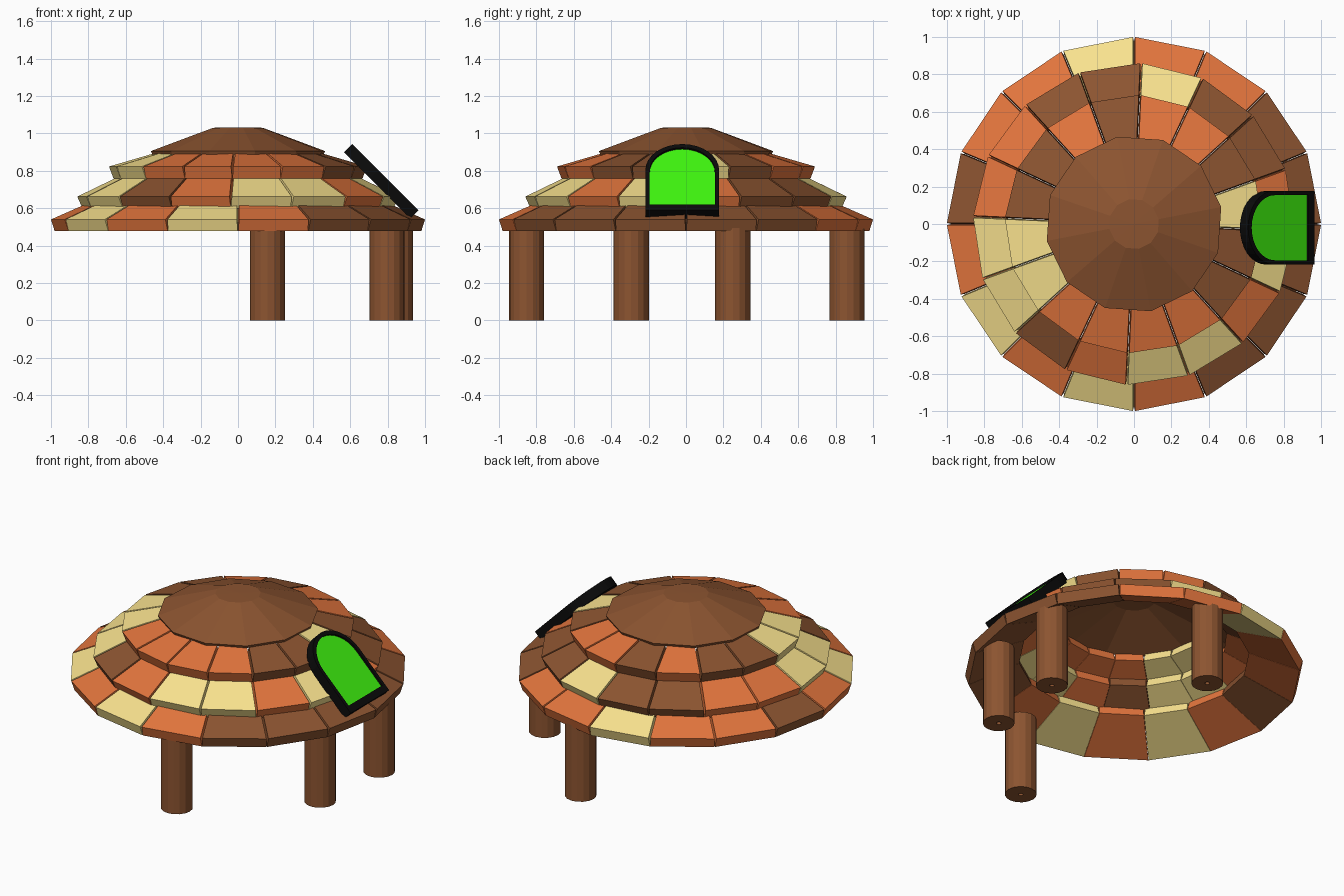
import bpy, bmesh
from math import sin, cos, pi, radians, sqrt

if "Cube" in bpy.data.objects:
    bpy.data.objects.remove(bpy.data.objects["Cube"])


def material(name, srgb):
    m = bpy.data.materials.new(name)
    m.diffuse_color = [c / 12.92 if c < 0.04 else ((c + 0.055) / 1.055) ** 2.4 for c in srgb] + [1]
    m.use_nodes = True
    m.node_tree.nodes["Principled BSDF"].inputs["Base Color"].default_value = m.diffuse_color
    return m


BROWN = material("brown", (0.55, 0.33, 0.19))
ORANGE = material("orange", (0.89, 0.46, 0.24))
YELLOW = material("yellow", (0.98, 0.89, 0.56))
BLACK = material("black", (0.04, 0.04, 0.04))
GREEN = material("green", (0.25, 0.97, 0.06))
KEY = {"b": 0, "o": 1, "y": 2}


def finish(bm, name, mats):
    bmesh.ops.recalc_face_normals(bm, faces=bm.faces)
    me = bpy.data.meshes.new(name)
    bm.to_mesh(me)
    bm.free()
    for m in mats:
        me.materials.append(m)
    ob = bpy.data.objects.new(name, me)
    bpy.context.collection.objects.link(ob)
    return ob


def loft(bm, loops, closed):
    """Skin equal-length point loops; cap the ends unless closed on itself."""
    vs = [[bm.verts.new(p) for p in loop] for loop in loops]
    n, faces = len(vs[0]), []
    for k in range(len(vs) if closed else len(vs) - 1):
        a, b = vs[k], vs[(k + 1) % len(vs)]
        for i in range(n):
            j = (i + 1) % n
            faces.append(bm.faces.new((a[i], a[j], b[j], b[i])))
    if not closed:
        faces += [bm.faces.new(vs[0]), bm.faces.new(vs[-1])]
    return faces


def lathe(name, profile, sides, phase, mat, at=(0, 0)):
    bm = bmesh.new()
    angles = [phase + 2 * pi * i / sides for i in range(sides)]
    loft(bm, [[(at[0] + r * cos(a), at[1] + r * sin(a), z) for r, z in profile] for a in angles], True)
    return finish(bm, name, [mat])


def tile_ring(name, profile, phase, colours):
    """Ring of 16 wedge tiles sharing one radial section, with V-shaped joints."""
    bm = bmesh.new()
    step = 2 * pi / 16
    gaps = (0.006, 0.001, 0.001, 0.006)  # half joint width at each section point
    for i, c in enumerate(colours):
        ends = []
        for a, side in ((phase + i * step, 1), (phase + (i + 1) * step, -1)):
            ts = [a + side * g / r for (r, z), g in zip(profile, gaps)]
            ends.append([(r * cos(t), r * sin(t), z) for (r, z), t in zip(profile, ts)])
        for f in loft(bm, ends, False):
            f.material_index = KEY[c]
    return finish(bm, name, [BROWN, ORANGE, YELLOW])


# Roof tiles, colours listed counter-clockwise from +x
twist = radians(-2.6)
tile_ring("lower_roof_tiles", [(1.0, 0.54), (0.98, 0.477), (0.68, 0.61), (0.70, 0.672)], 0,
          "bbooyooboyoyobbb")
tile_ring("middle_roof_tiles", [(0.86, 0.662), (0.832, 0.598), (0.55, 0.735), (0.575, 0.80)], twist,
          "obbybbooyyboyyoy")
tile_ring("upper_roof_tiles", [(0.69, 0.823), (0.667, 0.76), (0.43, 0.838), (0.45, 0.893)], twist,
          "yboobobbyyoooobb")

# Hollow faceted roof cap
cap = [(0.475, 0.905), (0.467, 0.888), (0.13, 1.008), (0.001, 1.01), (0.001, 1.032), (0.135, 1.03)]
lathe("roof_cap", cap, 12, radians(11), BROWN)

# Log legs with a small pith hole
for i, (x, y) in enumerate([(0.157, -0.853), (0.797, -0.293), (0.842, 0.25), (0.157, 0.86)]):
    lathe(f"log_leg_{i + 1}", [(0.014, 0), (0.094, 0), (0.094, 0.51), (0.014, 0.51)], 16, 0, BROWN, (x, y))


# Arched door leaning on the roof at 45 degrees
def arch(half, bottom, top, depth):
    pts = [(-half, bottom), (half, bottom)]
    pts += [(half * cos(pi * k / 16), top - half + half * sin(pi * k / 16)) for k in range(17)]
    q = sqrt(0.5)
    return [(0.965 - q * s - q * depth, -0.02 + w, 0.588 + q * s - q * depth) for w, s in pts]


# Frame is a tray: rim in front, solid black back
outer, inner = (0.197, 0, 0.502), (0.174, 0.045, 0.475)
bm = bmesh.new()
loft(bm, [arch(*inner, 0.03), arch(*inner, 0), arch(*outer, 0), arch(*outer, 0.062)], False)
finish(bm, "door_frame", [BLACK])
bm = bmesh.new()
loft(bm, [arch(0.174, 0.045, 0.475, 0.012), arch(0.174, 0.045, 0.475, 0.029)], False)
finish(bm, "door_panel", [GREEN])
